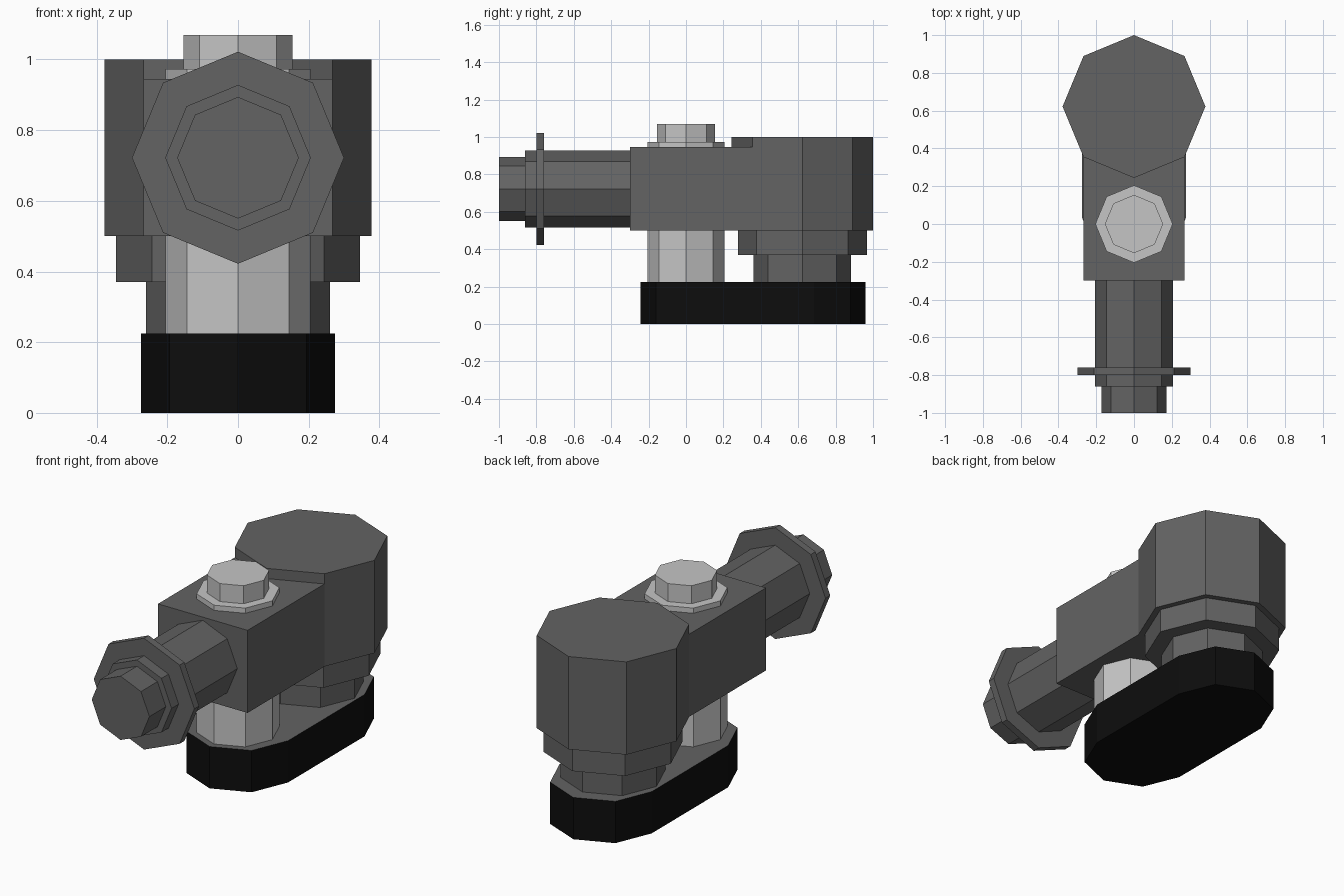
import bpy, bmesh, math
from mathutils import Matrix

cube = bpy.data.objects.get("Cube")
if cube:
    bpy.data.objects.remove(cube, do_unlink=True)


def material(name, v):
    m = bpy.data.materials.new(name)
    m.use_nodes = True
    m.diffuse_color = (v, v, v, 1)
    m.node_tree.nodes["Principled BSDF"].inputs["Base Color"].default_value = (v, v, v, 1)
    return m


DARK = material("dark grey metal", 0.125)
LIGHT = material("light grey steel", 0.56)
BLACK = material("black rubber", 0.004)


def finish(name, bm, mats, matrix=Matrix()):
    bmesh.ops.recalc_face_normals(bm, faces=bm.faces)
    bm.transform(matrix)
    mesh = bpy.data.meshes.new(name)
    bm.to_mesh(mesh)
    bm.free()
    for m in mats:
        mesh.materials.append(m)
    ob = bpy.data.objects.new(name, mesh)
    bpy.context.collection.objects.link(ob)
    return ob


def turned(name, profile, mat, matrix):
    """Eight-sided turned solid from (radius, height) steps."""
    bm = bmesh.new()
    rings = [[bm.verts.new((r * math.cos(k * math.pi / 4), r * math.sin(k * math.pi / 4), h))
              for k in range(8)] for r, h in profile]
    for a, b in zip(rings, rings[1:]):
        for k in range(8):
            j = (k + 1) % 8
            bm.faces.new((a[k], a[j], b[j], b[k]))
    bm.faces.new(rings[0])
    bm.faces.new(rings[-1])
    return finish(name, bm, [mat], matrix)


def prism(name, outline, z0, z1, mats):
    """Upright solid from an outline; a second material goes on the top face."""
    bm = bmesh.new()
    low = [bm.verts.new((x, y, z0)) for x, y in outline]
    high = [bm.verts.new((x, y, z1)) for x, y in outline]
    n = len(outline)
    bm.faces.new(low)
    top = bm.faces.new(high)
    for k in range(n):
        j = (k + 1) % n
        bm.faces.new((low[k], low[j], high[j], high[k]))
    if len(mats) > 1:
        top.material_index = 1
    return finish(name, bm, mats)


# Rounded foot pad: two half octagons joined by straight sides
R = 0.275
pad = [(R * math.cos(k * math.pi / 4), 0.685 + R * math.sin(k * math.pi / 4)) for k in range(5)]
pad += [(R * math.cos(k * math.pi / 4), 0.033 + R * math.sin(k * math.pi / 4)) for k in range(4, 9)]
prism("foot_pad", pad, 0, 0.225, [BLACK, DARK])

# Rear housing with its two stepped collars
turned("rear_housing",
       [(0.26, 0.225), (0.26, 0.37), (0.345, 0.37), (0.345, 0.5), (0.378, 0.5), (0.378, 1.0)],
       DARK, Matrix.Translation((0, 0.622, 0)))

# Block that fits against the front faces of the housing
prism("arm_block",
      [(-0.267, -0.3), (0.267, -0.3), (0.267, 0.355), (0, 0.244), (-0.267, 0.355)],
      0.5, 0.945, [DARK])

# Pivot bolt through the block, with washer and head
turned("pivot_bolt", [(0.205, 0.225), (0.205, 0.973), (0.154, 0.973), (0.154, 1.07)],
       LIGHT, Matrix())

# Front pipe with flange and narrower end, pointing forwards
turned("front_pipe",
       [(0.206, 0.3), (0.206, 0.76), (0.3, 0.76), (0.3, 0.80),
        (0.206, 0.80), (0.206, 0.86), (0.172, 0.86), (0.172, 1.0)],
       DARK, Matrix.Translation((0, 0, 0.722)) @ Matrix.Rotation(math.pi / 2, 4, 'X'))
